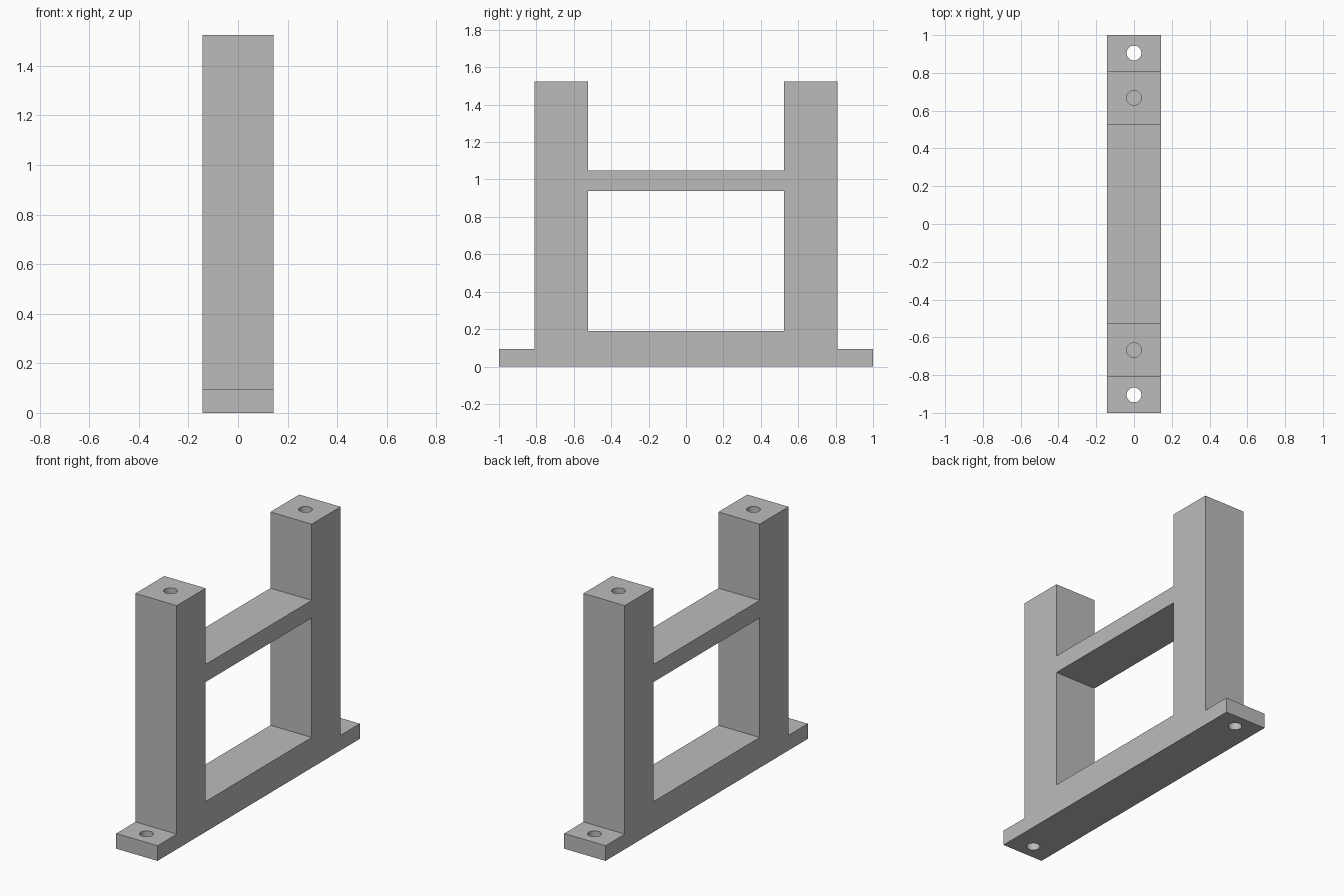
import bpy
import bmesh

cube = bpy.data.objects.get("Cube")
if cube:
    bpy.data.objects.remove(cube, do_unlink=True)

# Main dimensions
HALF_W = 0.143
FOOT_END, FOOT_TOP = 1.0, 0.095
POST_OUT, POST_IN, POST_TOP = 0.81, 0.525, 1.525
BASE_TOP, BAR_LOW, BAR_TOP = 0.19, 0.938, 1.048
HOLE_R, BLIND_DEPTH = 0.039, 0.4

grey = bpy.data.materials.new("plain_grey")
grey.use_nodes = True
colour = (0.5, 0.5, 0.5, 1)
grey.diffuse_color = colour
grey.node_tree.nodes["Principled BSDF"].inputs["Base Color"].default_value = colour


def make_object(name, bm):
    bmesh.ops.recalc_face_normals(bm, faces=bm.faces)
    mesh = bpy.data.meshes.new(name)
    bm.to_mesh(mesh)
    bm.free()
    mesh.materials.append(grey)
    obj = bpy.data.objects.new(name, mesh)
    bpy.context.collection.objects.link(obj)
    return obj


def extruded(name, outline, half_width):
    """Extrude a (y, z) outline symmetrically along x."""
    bm = bmesh.new()
    face = bm.faces.new([bm.verts.new((-half_width, y, z)) for y, z in outline])
    result = bmesh.ops.extrude_face_region(bm, geom=[face])
    verts = [v for v in result["geom"] if isinstance(v, bmesh.types.BMVert)]
    bmesh.ops.translate(bm, verts=verts, vec=(2 * half_width, 0, 0))
    return make_object(name, bm)


def drill(name, y, low, high):
    """Upright cylinder used to cut a screw hole."""
    bm = bmesh.new()
    bmesh.ops.create_cone(bm, cap_ends=True, segments=32, radius1=HOLE_R,
                          radius2=HOLE_R, depth=high - low)
    bmesh.ops.translate(bm, verts=bm.verts, vec=(0, y, (low + high) / 2))
    return make_object(name, bm)


# Frame: mirrored outline of feet, posts and cross bar
half = [(FOOT_END, 0), (FOOT_END, FOOT_TOP), (POST_OUT, FOOT_TOP),
        (POST_OUT, POST_TOP), (POST_IN, POST_TOP), (POST_IN, BAR_TOP)]
outline = half + [(-y, z) for y, z in reversed(half)]
frame = extruded("stand_frame", outline, HALF_W)

# Opening between base and cross bar
window = [(-POST_IN, BASE_TOP), (POST_IN, BASE_TOP),
          (POST_IN, BAR_LOW), (-POST_IN, BAR_LOW)]
cutters = [extruded("opening_cutter", window, HALF_W * 2)]

# Through holes in the feet, blind holes in the post tops
for side in (-1, 1):
    cutters.append(drill("foot_hole_cutter", side * (FOOT_END + POST_OUT) / 2,
                         -FOOT_TOP, 2 * FOOT_TOP))
    cutters.append(drill("post_hole_cutter", side * (POST_OUT + POST_IN) / 2,
                         POST_TOP - BLIND_DEPTH, POST_TOP + FOOT_TOP))

bpy.context.view_layer.objects.active = frame
frame.select_set(True)
for cutter in cutters:
    cutter.hide_render = True
    mod = frame.modifiers.new(cutter.name, "BOOLEAN")
    mod.operation = "DIFFERENCE"
    mod.solver = "EXACT"
    mod.object = cutter
    bpy.ops.object.modifier_apply(modifier=mod.name)
    bpy.data.objects.remove(cutter, do_unlink=True)

bpy.ops.object.shade_smooth_by_angle()
